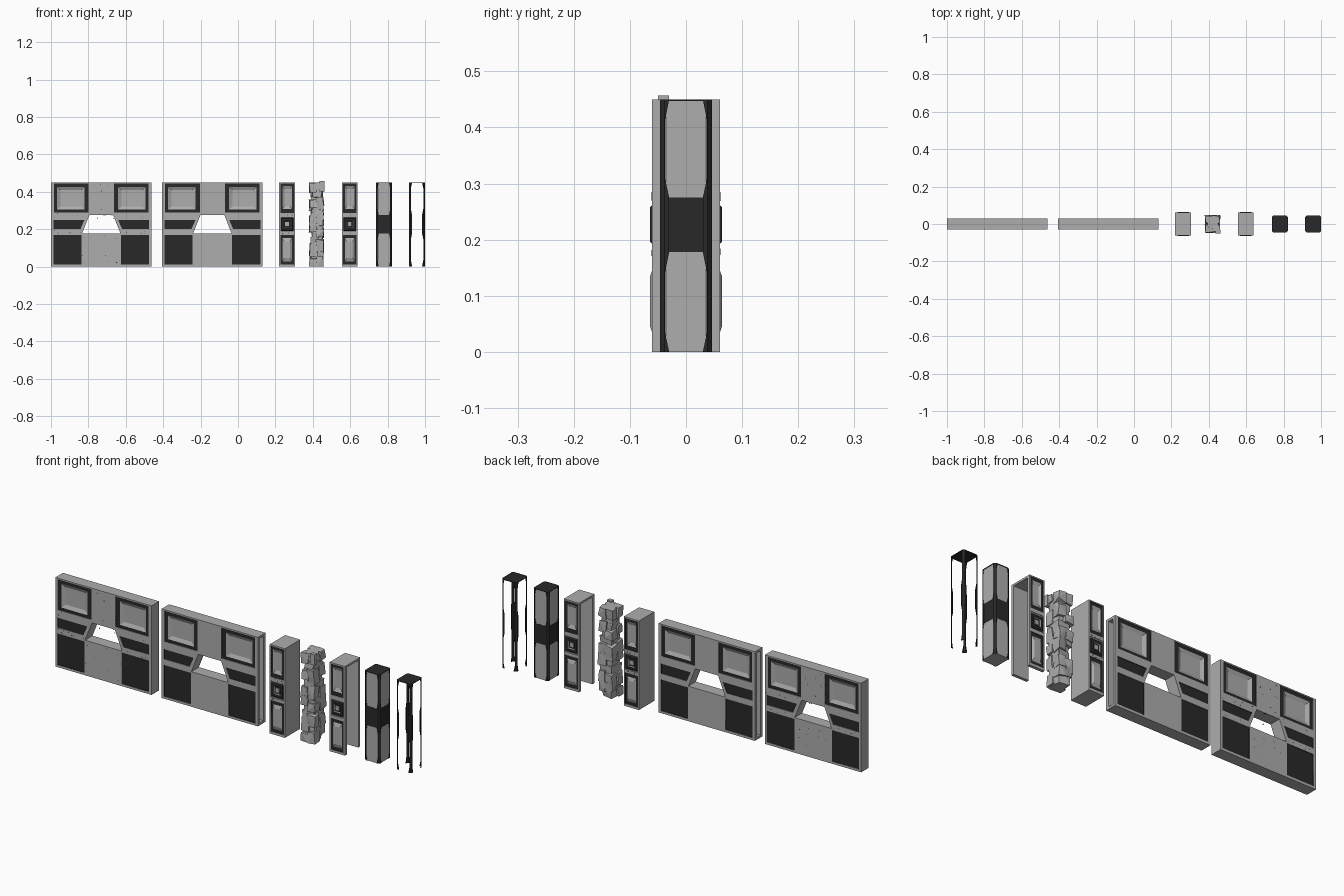
import bpy, bmesh, random
from mathutils import Vector

if "Cube" in bpy.data.objects:
    bpy.data.objects.remove(bpy.data.objects["Cube"])

random.seed(4)
H = 0.45
dark = bpy.data.materials.new("dark_trim")
dark.diffuse_color = (0.022, 0.022, 0.022, 1)
dark.use_nodes = True
dark.node_tree.nodes["Principled BSDF"].inputs["Base Color"].default_value = dark.diffuse_color
grey = bpy.data.materials.new("concrete")
grey.diffuse_color = (0.42, 0.42, 0.42, 1)
grey.use_nodes = True
grey.node_tree.nodes["Principled BSDF"].inputs["Base Color"].default_value = grey.diffuse_color


def finish(name, bm, mats=(grey,)):
    bmesh.ops.recalc_face_normals(bm, faces=bm.faces)
    me = bpy.data.meshes.new(name)
    bm.to_mesh(me)
    bm.free()
    for m in mats:
        me.materials.append(m)
    ob = bpy.data.objects.new(name, me)
    bpy.context.collection.objects.link(ob)
    return ob


def loft(bm, loops):
    rows = [[bm.verts.new(p) for p in lp] for lp in loops]
    n = len(rows[0])
    for a, b in zip(rows, rows[1:]):
        for i in range(n):
            bm.faces.new((a[i], a[(i + 1) % n], b[(i + 1) % n], b[i]))
    bm.faces.new(rows[0][::-1])
    bm.faces.new(rows[-1])


def rect(x0, x1, z0, z1):
    return [(x0, z0), (x1, z0), (x1, z1), (x0, z1)]


def prism(bm, poly, y0, y1, cx=0):
    loft(bm, [[(cx + x, y, z) for x, z in poly] for y in (y0, y1)])


def panel(name, cx, y, s, rings, m=1):
    """Concentric four-sided rings: (outline, depth into the face, material)."""
    bm = bmesh.new()
    rows = [[bm.verts.new((cx + m * x, s * (y - d), z)) for x, z in p] for p, d, _ in rings]
    for k in range(len(rows)):
        if k == len(rows) - 1:
            bm.faces.new(rows[k]).material_index = rings[k][2]
            break
        for i in range(4):
            j = (i + 1) % 4
            f = bm.faces.new((rows[k][i], rows[k][j], rows[k + 1][j], rows[k + 1][i]))
            f.material_index = rings[k + 1][2]
    bmesh.ops.recalc_face_normals(bm, faces=bm.faces)
    bm.faces.ensure_lookup_table()
    if bm.faces[-1].normal.y * s < 0:
        bmesh.ops.reverse_faces(bm, faces=bm.faces)
    me = bpy.data.meshes.new(name)
    bm.to_mesh(me)
    bm.free()
    me.materials.append(grey)
    me.materials.append(dark)
    bpy.context.collection.objects.link(bpy.data.objects.new(name, me))


def cut(ob, cutter_bm):
    c = finish("cutter", cutter_bm)
    c.hide_render = True
    mod = ob.modifiers.new("cut", 'BOOLEAN')
    mod.operation, mod.solver, mod.object = 'DIFFERENCE', 'EXACT', c
    bpy.context.view_layer.objects.active = ob
    bpy.ops.object.modifier_apply(modifier="cut")
    bpy.data.objects.remove(c)


def chips(name, cx, half, y, count, zones):
    """Small dark pits scattered over the worn faces."""
    bm = bmesh.new()
    for _ in range(count):
        x0, x1, z0, z1 = random.choice(zones)
        x, z, s = random.uniform(x0, x1), random.uniform(z0, z1), random.choice((-1, 1))
        r, t = random.uniform(.001, .0025), random.uniform(.001, .004)
        prism(bm, [(x - r, z), (x, z - t), (x + r, z), (x, z + t)], s * (y - .002), s * (y + .0004), cx)
    finish(name, bm, (dark,))


# Wall panels: windows, slanted strips and low plates either side of a slot
def wall(name, cx, hollow):
    hw, y, pocket = .269, .03, .012
    win = rect(-.253, -.067, .29, .444)
    strip = [(-.256, .2), (-.112, .2), (-.09, .25), (-.256, .25)]
    low = rect(-.256, -.105, .012, .17)
    bm, cb = bmesh.new(), bmesh.new()
    prism(bm, rect(-hw, hw, 0, H), -y, y, cx)
    body = finish(name + "_body", bm)
    prism(cb, [(-.103, .177), (.103, .177), (.064, .275), (-.064, .275)], -.1, .1, cx)
    kinds = {
        "window": [(win, 0, 1), (win, .003, 1), (rect(-.236, -.09, .305, .426), .003, 1),
                   (rect(-.218, -.108, .322, .41), .011, 0)],
        "strip": [(strip, 0, 1), (strip, .003, 1)],
        "low_plate": [(low, 0, 1), (low, .003, 1)]}
    for m in (-1, 1):
        for s in (-1, 1):
            for k, rings in kinds.items():
                prism(cb, [(m * x, z) for x, z in rings[0][0]], s * (y - pocket), s * (y + .02), cx)
                panel(f"{name}_{k}", cx, y, s, rings, m)
        if hollow:
            prism(cb, rect(*sorted((m * .12, m * .3)), .012, .438), -.015, .015, cx)
    cut(body, cb)


wall("worn_wall", -.731, False)
wall("clean_wall", -.137, True)
chips("wall_chips", -.731, .269, .03, 90,
      [(-.06, .06, .29, .44), (-.1, .1, .01, .17), (-.26, .26, .257, .285), (-.26, -.11, .175, .195),
       (.11, .26, .175, .195)])


# Pillar claddings with three framed panels front and back
def pillar(name, cx, hollow):
    hw, y = .0425, .061
    bm, cb = bmesh.new(), bmesh.new()
    prism(bm, rect(-hw, hw, 0, H), -y, y, cx)
    body = finish(name + "_body", bm)
    up, mid, low = (rect(-.036, .036, a, b) for a, b in ((.288, .444), (.185, .27), (.012, .17)))
    kinds = {
        "upper_frame": [(up, 0, 1), (up, .003, 1), (rect(-.025, .025, .308, .43), .003, 1),
                        (rect(-.015, .015, .325, .415), .009, 0)],
        "middle_frame": [(mid, 0, 0), (mid, .003, 0), (rect(-.033, .033, .19, .264), .003, 0),
                         (rect(-.03, .03, .196, .258), -.003, 1), (rect(-.019, .019, .207, .247), -.003, 1),
                         (rect(-.016, .016, .21, .244), .003, 0), (rect(-.011, .011, .216, .239), .003, 1),
                         (rect(-.01, .01, .217, .238), .001, 0)],
        "lower_frame": [(low, 0, 1), (low, .003, 1), (rect(-.025, .025, .028, .152), .003, 1),
                        (rect(-.016, .016, .045, .135), -.003, 0)]}
    for s in (-1, 1):
        for k, rings in kinds.items():
            prism(cb, rings[0][0], s * (y - .011), s * (y + .02), cx)
            panel(f"{name}_{k}", cx, y, s, rings)
    if hollow:
        prism(cb, rect(-.1, .1, -.02, .44), -.046, .046, cx)
    cut(body, cb)


pillar("worn_pillar", .2625, False)
pillar("hollow_pillar", .5975, True)
chips("pillar_chips", .2625, .04, .061, 24, [(-.03, .03, .272, .286), (-.03, .03, .172, .183)])


# Corner-rod frame with a thin top cap
HX, HY, CH = .0425, .046, .008


def octagon(cx, hx, hy, z, c=CH):
    return [(cx + x, y, z) for x, y in (
        (hx - c, hy), (hx, hy - c), (hx, c - hy), (hx - c, -hy),
        (c - hx, -hy), (-hx, c - hy), (-hx, hy - c), (c - hx, hy))]


def rod_frame(name, cx):
    zs = (0, .035, .143, .178, .275, .31, .415, H)
    widths = (.016, .0085, .0085, .016) * 2
    bm = bmesh.new()
    for sx in (-1, 1):
        for sy in (-1, 1):
            loft(bm, [[(cx + sx * (HX - a), sy * (HY - b), z) for a, b in (
                (w, 0), (CH, 0), (0, CH), (0, w), (.003, w), (.003, CH + .001), (CH + .001, .003), (w, .003))]
                for z, w in zip(zs, widths)])
    loft(bm, [octagon(cx, HX, HY, z) for z in (H - .003, H)])
    finish(name, bm, (dark,))


rod_frame("core_rods", .78)
rod_frame("bare_rods", .9575)

# Core column: light shafts and dark waist band
for nm, z0, z1, ins, mat in (("lower_shaft", 0, .178, .002, grey), ("waist_band", .178, .275, .001, dark),
                             ("upper_shaft", .275, H - .003, .002, grey)):
    bm = bmesh.new()
    loft(bm, [octagon(.78, HX - ins, HY - ins, z) for z in (z0, z1)])
    finish(nm, bm, (mat,))

# Broken rubble core: angular chunks stacked round a ragged spine
bm = bmesh.new()


def chunk(c, size):
    pts = []
    for i in range(8):
        sg = Vector(((i & 1) * 2 - 1, (i >> 1 & 1) * 2 - 1, (i >> 2) * 2 - 1))
        p = [c[k] + sg[k] * size[k] * random.uniform(.6, 1) for k in range(3)]
        p = (min(max(p[0], .37), .463), min(max(p[1], -.05), .05), min(max(p[2], 0), H))
        pts.append(bm.verts.new(p))
    r = bmesh.ops.convex_hull(bm, input=pts)
    junk = {e for e in r["geom_interior"] if isinstance(e, bmesh.types.BMVert)}
    bmesh.ops.delete(bm, geom=list(junk), context='VERTS')


for k in range(6):
    z = .04 + k * .074
    chunk((.422, 0, z), (.036, .042, .055))
    for sx, sy in ((-1, -1), (1, -1), (-1, 1), (1, 1)):
        chunk((.42 + sx * .018, sy * .024, z + random.uniform(-.025, .025)),
              (.024, .025, random.uniform(.025, .045)))
bmesh.ops.create_cube(bm, size=1)
bm.verts.ensure_lookup_table()
for v in bm.verts[-8:]:
    v.co = (.45 + v.co.x * .026, -.04 + v.co.y * .019, .43 + v.co.z * .054)
finish("rubble_core", bm)
